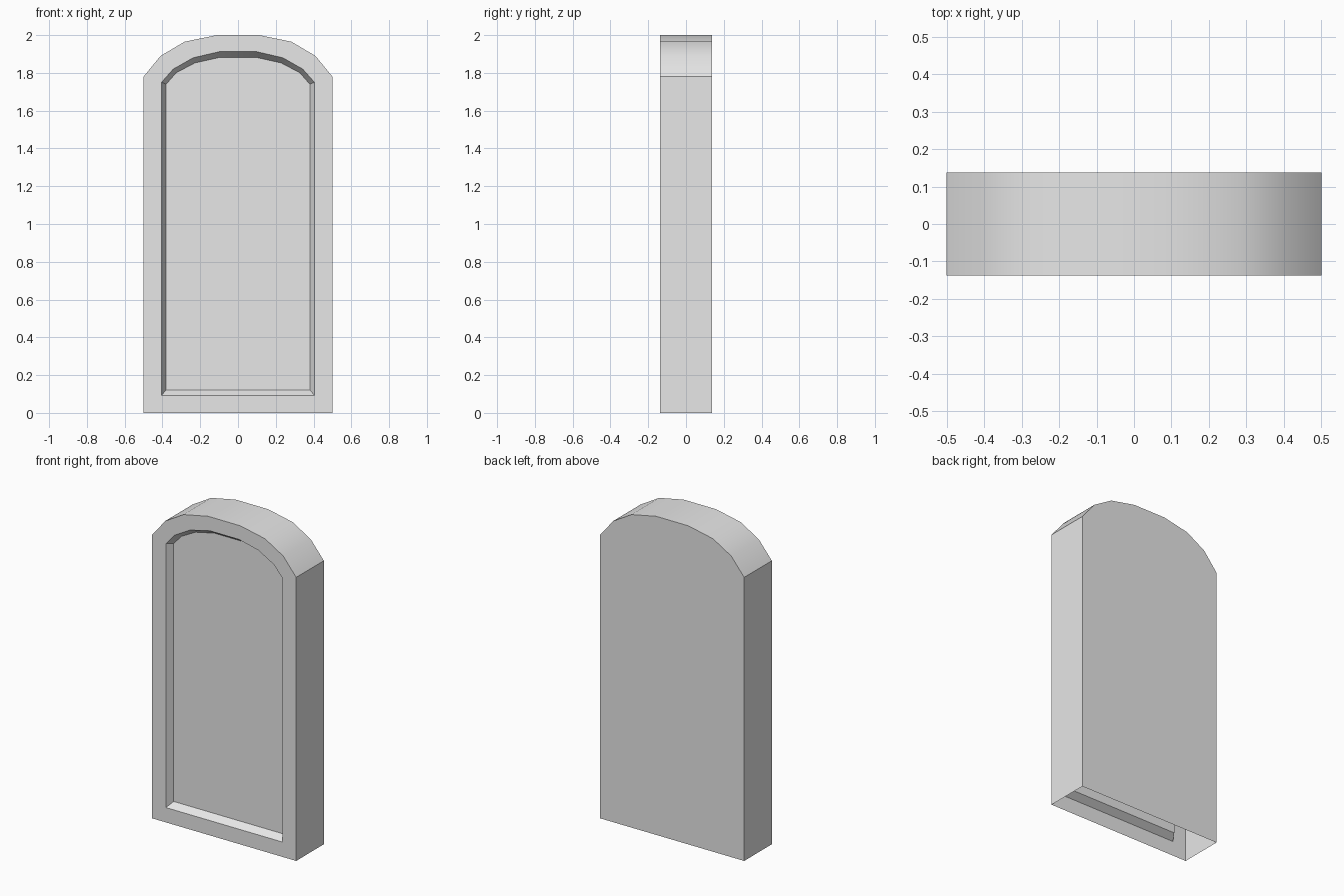
import bpy, bmesh, math

cube = bpy.data.objects.get("Cube")
if cube:
    bpy.data.objects.remove(cube, do_unlink=True)

# Plain grey material
grey = bpy.data.materials.new("light_grey")
grey.use_nodes = True
grey.diffuse_color = (0.8, 0.8, 0.8, 1)
grey.node_tree.nodes["Principled BSDF"].inputs["Base Color"].default_value = (0.8, 0.8, 0.8, 1)

HALF_DEPTH = 0.137
RECESS = 0.042

# Right half of each arched outline, from the base up
OUTER = [(0.5, 0), (0.5, 1.78), (0.41, 1.89), (0.283, 1.965), (0.112, 2.0)]
RIM = [(0.405, 0.093), (0.405, 1.75), (0.343, 1.82), (0.237, 1.88), (0.1, 1.912)]
PANEL = [(0.38, 0.122), (0.38, 1.74), (0.328, 1.8), (0.228, 1.853), (0.097, 1.882)]

bm = bmesh.new()


def outline(half, y):
    """Mirror a half outline into a closed loop of vertices at depth y."""
    points = half + [(-x, z) for x, z in reversed(half)]
    return [bm.verts.new((x, y, z)) for x, z in points]


def band(a, b, closed=True):
    """Join two loops with quads; an open band leaves out the base."""
    n = len(a)
    for i in range(n if closed else n - 1):
        j = (i + 1) % n
        bm.faces.new((a[i], a[j], b[j], b[i]))


back = outline(OUTER, HALF_DEPTH)
front = outline(OUTER, -HALF_DEPTH)
rim = outline(RIM, -HALF_DEPTH)
panel = outline(PANEL, -HALF_DEPTH + RECESS)

band(back, front, closed=False)   # sides and arch, open underneath
band(front, rim)                  # flat front frame
band(rim, panel)                  # sloped recess wall
bm.faces.new(panel)               # recessed panel
bm.faces.new(list(reversed(back)))  # back face

mesh = bpy.data.meshes.new("arched_slab")
bm.to_mesh(mesh)
bm.free()
mesh.materials.append(grey)
slab = bpy.data.objects.new("arched_slab", mesh)
bpy.context.collection.objects.link(slab)

# Smooth arch with crisp front and back edges
bpy.ops.object.select_all(action="DESELECT")
slab.select_set(True)
bpy.context.view_layer.objects.active = slab
bpy.ops.object.shade_smooth_by_angle(angle=math.radians(30))
